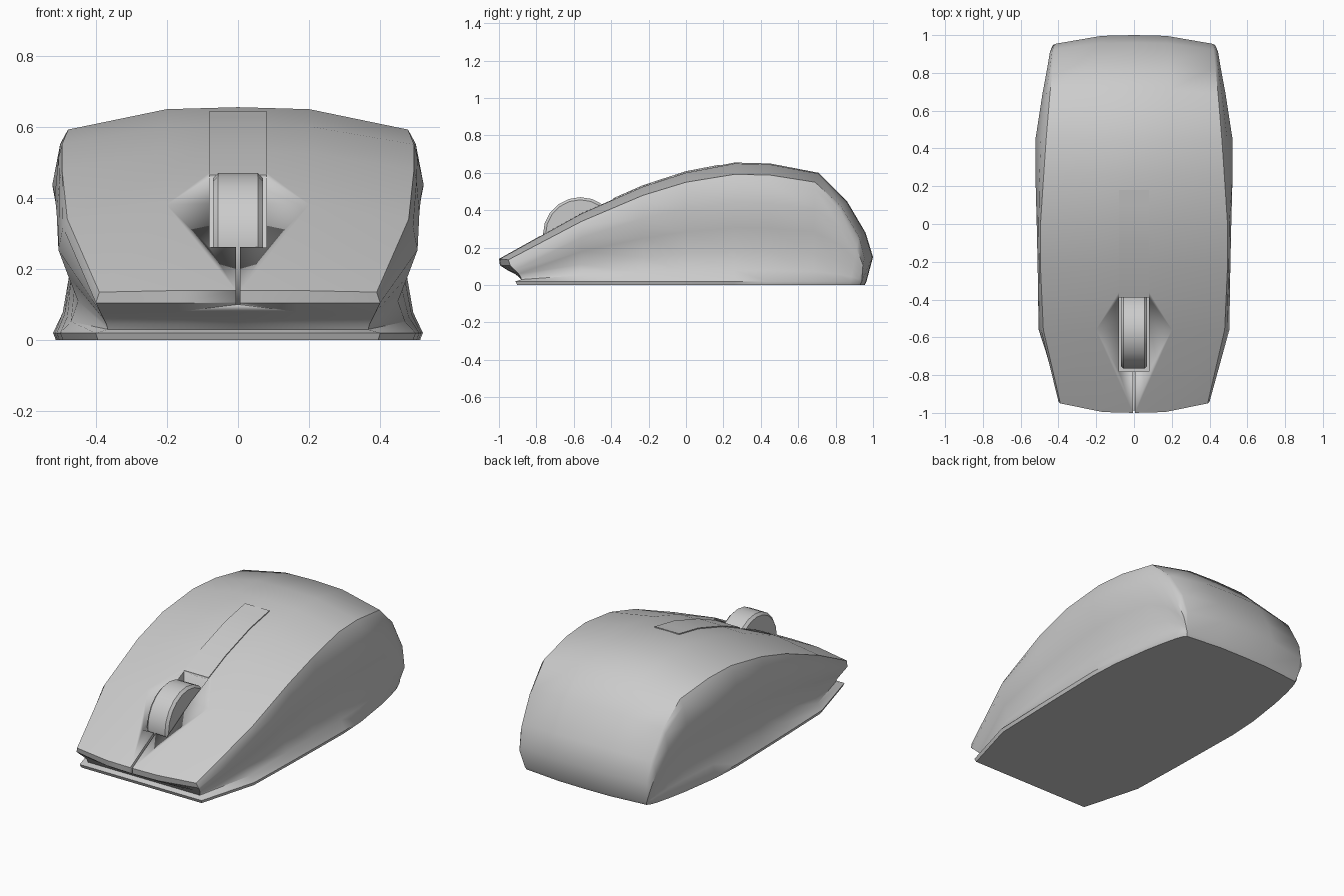
import bpy
import bmesh
from mathutils import Matrix, Vector

if "Cube" in bpy.data.objects:
    bpy.data.objects.remove(bpy.data.objects["Cube"], do_unlink=True)

grey = bpy.data.materials.new("light_grey")
grey.use_nodes = True
colour = (0.6, 0.6, 0.6, 1)
grey.diffuse_color = colour
grey.node_tree.nodes["Principled BSDF"].inputs["Base Color"].default_value = colour


def make_object(name, bm, angle=0.7):
    """Turn a bmesh into a shaded object with the shell material."""
    bmesh.ops.recalc_face_normals(bm, faces=bm.faces[:])
    mesh = bpy.data.meshes.new(name)
    bm.to_mesh(mesh)
    bm.free()
    mesh.materials.append(grey)
    obj = bpy.data.objects.new(name, mesh)
    bpy.context.collection.objects.link(obj)
    bpy.ops.object.select_all(action="DESELECT")
    bpy.context.view_layer.objects.active = obj
    obj.select_set(True)
    bpy.ops.object.shade_smooth_by_angle(angle=angle)
    return obj


def add_grid(bm, rows, closed=False):
    """Skin a list of equally long point rows with quads."""
    grid = [[bm.verts.new(p) for p in row] for row in rows]
    for a, b in zip(grid, grid[1:]):
        for i in range(len(a) if closed else len(a) - 1):
            j = (i + 1) % len(a)
            bm.faces.new((a[i], a[j], b[j], b[i]))
    return grid


def mirrored(half):
    """Complete a cross-section whose first point is on the centre line."""
    return [Vector((-p[0], p[1], p[2])) for p in reversed(half[1:])] + half


BASE_Z = 0.02
MID = 0.42

# Spine y, z, then rim y, z, x, then bulge x, foot y, foot x, waist depth
stations = [
    (-.56, .385, -.56, .34, .48, .505, -.56, .50, .05),
    (-.23, .53, -.23, .48, .495, .51, -.23, .51, .05),
    (0, .605, 0, .55, .495, .515, 0, .515, .045),
    (.26, .655, .26, .592, .478, .522, .26, .52, .045),
    (.45, .65, .45, .588, .465, .522, .44, .51, .04),
    (.71, .60, .69, .55, .445, .485, .68, .475, .02),
    (.86, .45, .83, .42, .43, .46, .80, .45, .01),
    (.96, .28, .925, .26, .42, .445, .88, .43, .005),
    (1, .15, .955, .14, .41, .43, .92, .415, 0),
    (.965, .02, .94, .02, .40, .40, .94, .40, 0),
]

# Front section: lip, undercut and projecting foot
front_side = [Vector(p) for p in (
    (.39, -.95, .135), (.40, -.94, .105), (.388, -.915, .08), (.378, -.895, .06),
    (.37, -.885, .045), (.366, -.88, .03), (.40, -.912, BASE_Z))]


def top_half(spine, rim):
    mid = spine.lerp(rim, 0.09)
    mid.x = rim.x * MID
    return [spine, mid, rim]


def section(yc, zc, ye, ze, xe, bulge, yf, foot, depth):
    """Full cross-section running from foot to foot over the top."""
    waist = foot - depth
    levels = [(.07, xe + (bulge - xe) * .5), (.27, bulge), (.5, (bulge + waist) / 2),
              (.72, waist), (.9, waist + depth * .4), (1, foot)]
    half = top_half(Vector((0, yc, zc)), Vector((xe, ye, ze)))
    for t, x in levels:
        half.append(Vector((x, ye + (yf - ye) * t, ze + (BASE_Z - ze) * t)))
    return mirrored(half)


# Body shell
front_top = top_half(Vector((0, -1, .14)), front_side[0])
rings = [mirrored(front_top + front_side[1:])]
rings += [section(*s) for s in stations]
bm = bmesh.new()
add_grid(bm, rings)

# Front wall below the lip, bowed forward at the top
wall = [mirrored(front_top)]
for p, bow in zip(front_side[1:], (.055, .04, .02, .01, 0, 0)):
    wall.append(mirrored([Vector((0, p.y - bow, p.z)),
                          Vector((p.x * MID, p.y - bow * .9, p.z)), p]))
add_grid(bm, wall)
bmesh.ops.remove_doubles(bm, verts=bm.verts[:], dist=0.0005)

# Tapered base and closed underside
rim_edges = [e for e in bm.edges if e.is_boundary]
new = bmesh.ops.extrude_edge_only(bm, edges=rim_edges)["geom"]
for v in new:
    if isinstance(v, bmesh.types.BMVert):
        v.co = Vector((v.co.x * .985, v.co.y * .99, 0))
bmesh.ops.holes_fill(bm, edges=[e for e in bm.edges if e.is_boundary], sides=0)
shell = make_object("body_shell", bm)


def cut(target, x, y0, y1, z0, z1):
    """Cut a box-shaped opening."""
    bm = bmesh.new()
    bmesh.ops.create_cube(bm, size=1)
    bmesh.ops.transform(bm, verts=bm.verts[:], matrix=Matrix.Translation(
        (0, (y0 + y1) / 2, (z0 + z1) / 2)) @ Matrix.Diagonal((2 * x, y1 - y0, z1 - z0, 1)))
    cutter = make_object("opening_cutter", bm)
    cutter.hide_render = True
    mod = target.modifiers.new("opening", "BOOLEAN")
    mod.operation = "DIFFERENCE"
    mod.solver = "EXACT"
    mod.object = cutter
    bpy.context.view_layer.objects.active = target
    bpy.ops.object.modifier_apply(modifier=mod.name)
    bpy.data.objects.remove(cutter, do_unlink=True)


# Wheel well and the slit between the two buttons
cut(shell, .08, -.78, -.39, .06, 1)
cut(shell, .006, -1.1, -.77, .1, 1)


def spine_height(y):
    """Height of the shell along its centre line."""
    pts = [(-1, .14)] + [s[:2] for s in stations]
    for (ya, za), (yb, zb) in zip(pts, pts[1:]):
        if ya <= y <= yb:
            return za + (zb - za) * (y - ya) / (yb - ya)


# Centre strip behind the wheel
bm = bmesh.new()
loops = []
for y in (-.39, -.23, -.1, 0, .1, .18):
    z = spine_height(y)
    loops.append([(-.08, y, z - .012), (-.08, y, z + .004),
                  (.08, y, z + .004), (.08, y, z - .012)])
ends = add_grid(bm, loops, closed=True)
bm.faces.new(ends[0])
bm.faces.new(ends[-1])
make_object("centre_strip", bm)

# Scroll wheel with chamfered rims
bm = bmesh.new()
bmesh.ops.create_cone(bm, cap_ends=True, segments=20, radius1=.2, radius2=.2, depth=.14)
caps = [e for e in bm.edges if abs(e.verts[0].co.z - e.verts[1].co.z) < .01]
bmesh.ops.bevel(bm, geom=caps, offset=.014, segments=1, affect="EDGES")
bmesh.ops.transform(bm, verts=bm.verts[:], matrix=Matrix.Translation((0, -.565, .27))
                    @ Matrix.Rotation(1.5708, 4, "Y"))
make_object("scroll_wheel", bm, 0.5)
